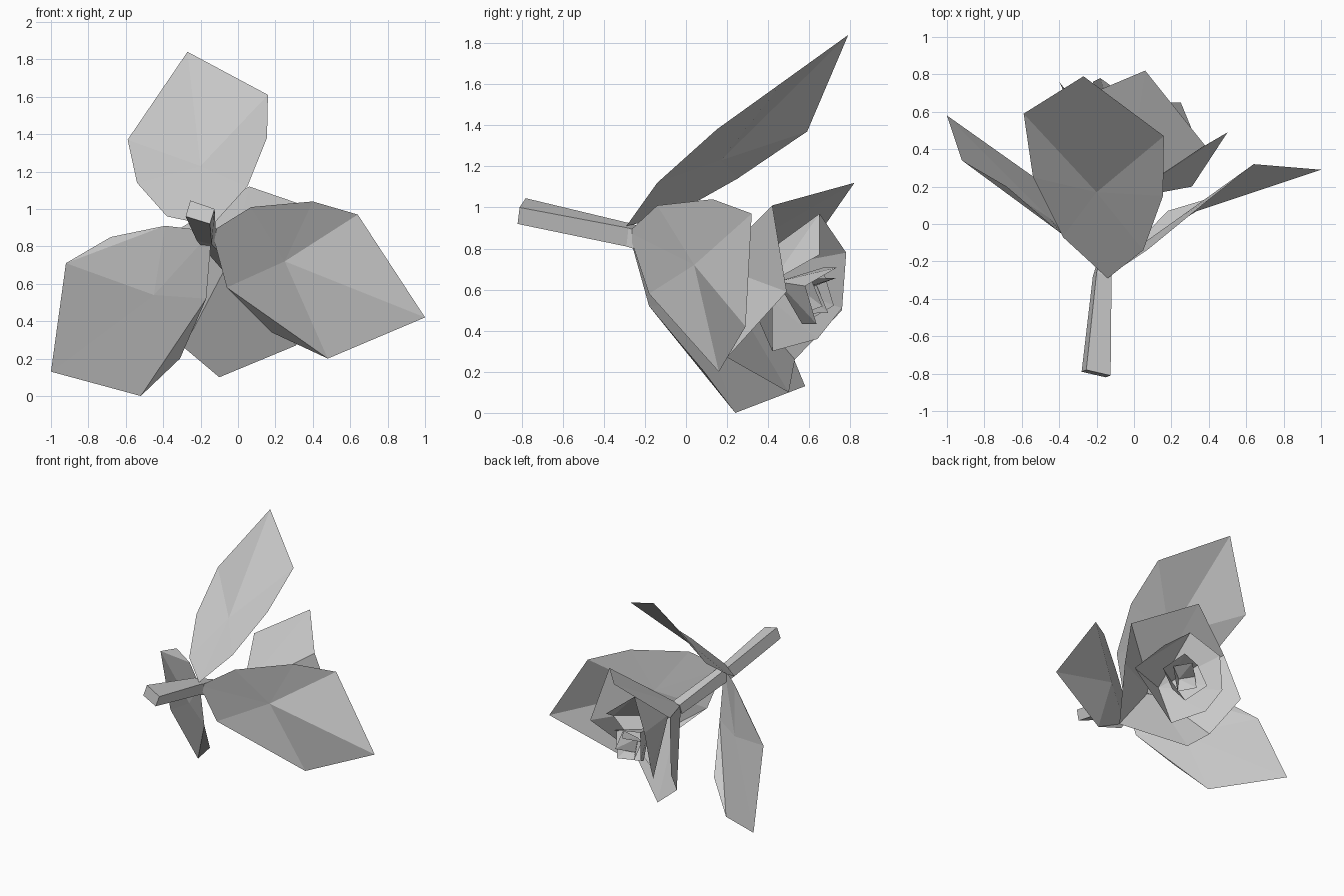
import bpy
import math
from mathutils import Vector

cube = bpy.data.objects.get("Cube")
if cube:
    bpy.data.objects.remove(cube, do_unlink=True)

grey = bpy.data.materials.new("plain grey")
grey.use_nodes = True
grey.diffuse_color = (0.6, 0.6, 0.6, 1)
grey.node_tree.nodes["Principled BSDF"].inputs["Base Color"].default_value = grey.diffuse_color


def add_mesh(name, verts, faces):
    mesh = bpy.data.meshes.new(name)
    mesh.from_pydata([tuple(v) for v in verts], [], faces)
    mesh.materials.append(grey)
    mesh.update()
    obj = bpy.data.objects.new(name, mesh)
    bpy.context.collection.objects.link(obj)
    return obj


def fan(name, hub, rim, ears=()):
    """Flat facets from a hub to a closed rim; ears are rim points folded past a crease."""
    n = len(rim)
    inner = [i for i in range(n) if i not in ears]
    faces = [(0, a + 1, b + 1) for a, b in zip(inner, inner[1:] + inner[:1])]
    faces += [(i, i + 1, (i + 1) % n + 1) for i in ears]
    return add_mesh(name, [hub] + list(rim), faces)


joint = Vector((-0.14, -0.28, 0.88))
heart = Vector((0.05, 0.65, 0.57))
axis = (heart - joint).normalized()
side = axis.cross(Vector((0, 0, 1))).normalized()
up = side.cross(axis)

# Leaves: a creased fan around the middle of each blade
fan("top_leaf", (-0.2, 0.17, 1.23), [
    (-0.14, -0.29, 0.91), (0.05, -0.14, 1.12), (0.155, 0.15, 1.38), (0.16, 0.47, 1.61),
    (-0.27, 0.79, 1.84), (-0.59, 0.59, 1.37), (-0.54, 0.25, 1.14), (-0.38, -0.07, 0.96)])
fan("left_leaf", (0.25, 0.04, 0.72), [
    joint, (-0.06, -0.18, 0.58), (0.18, 0.07, 0.34), (0.48, 0.16, 0.2),
    (1.0, 0.29, 0.42), (0.64, 0.32, 0.97), (0.4, 0.13, 1.04), (0.07, -0.14, 1.01)], ears=[2])
fan("right_leaf", (-0.45, 0.03, 0.54), [
    joint, (-0.39, -0.05, 0.91), (-0.68, 0.2, 0.85), (-0.92, 0.34, 0.71),
    (-1.0, 0.58, 0.13), (-0.52, 0.24, 0), (-0.31, 0.09, 0.2), (-0.17, -0.18, 0.52)], ears=[2, 6])

# Stem: four-sided, bent where the leaves meet
base = Vector((-0.04, 0.17, 0.71))
rings = [
    [(-0.255, -0.78, 1.045), (-0.125, -0.81, 1.0), (-0.15, -0.82, 0.92), (-0.28, -0.79, 0.96)],
    [(-0.2, -0.26, 0.92), (-0.12, -0.28, 0.9), (-0.14, -0.29, 0.81), (-0.22, -0.28, 0.83)],
    [base + side * a * 0.04 + up * b * 0.04 for a, b in ((-1, 1), (1, 1), (1, -1), (-1, -1))],
]
stem_faces = [(0, 1, 2, 3), (11, 10, 9, 8)]
for r in (0, 4):
    stem_faces += [(r + i, r + 4 + i, r + 4 + (i + 1) % 4, r + (i + 1) % 4) for i in range(4)]
add_mesh("stem", [v for ring in rings for v in ring], stem_faces)

# Bloom: nested open cups of petals
fan("outer_petals", base - axis * 0.04, [
    (0.06, 0.82, 1.12), (0.38, 0.42, 1.01), (0.5, 0.49, 0.59), (0.31, 0.2, 0.27),
    (-0.1, 0.5, 0.1), (-0.29, 0.53, 0.26), (-0.4, 0.76, 0.5), (-0.32, 0.66, 0.89)])
fan("middle_petals", base + axis * 0.09, [
    (0.0, 0.65, 0.97), (0.25, 0.65, 0.77), (0.345, 0.42, 0.64), (-0.01, 0.42, 0.3),
    (-0.16, 0.64, 0.36), (-0.22, 0.76, 0.51), (-0.18, 0.78, 0.78)], ears=[1])


def cup(name, radius, depth, wave, turn):
    rim = []
    for i in range(6):
        a = turn + i * math.tau / 6
        lift = wave if i % 2 else -wave
        rim.append(heart + (side * math.cos(a) + up * math.sin(a)) * radius + axis * lift)
    fan(name, heart - axis * depth, rim)


cup("inner_petals", 0.17, 0.22, 0.05, 0.2)
cup("bud_petals", 0.11, 0.1, 0.05, 0.7)
